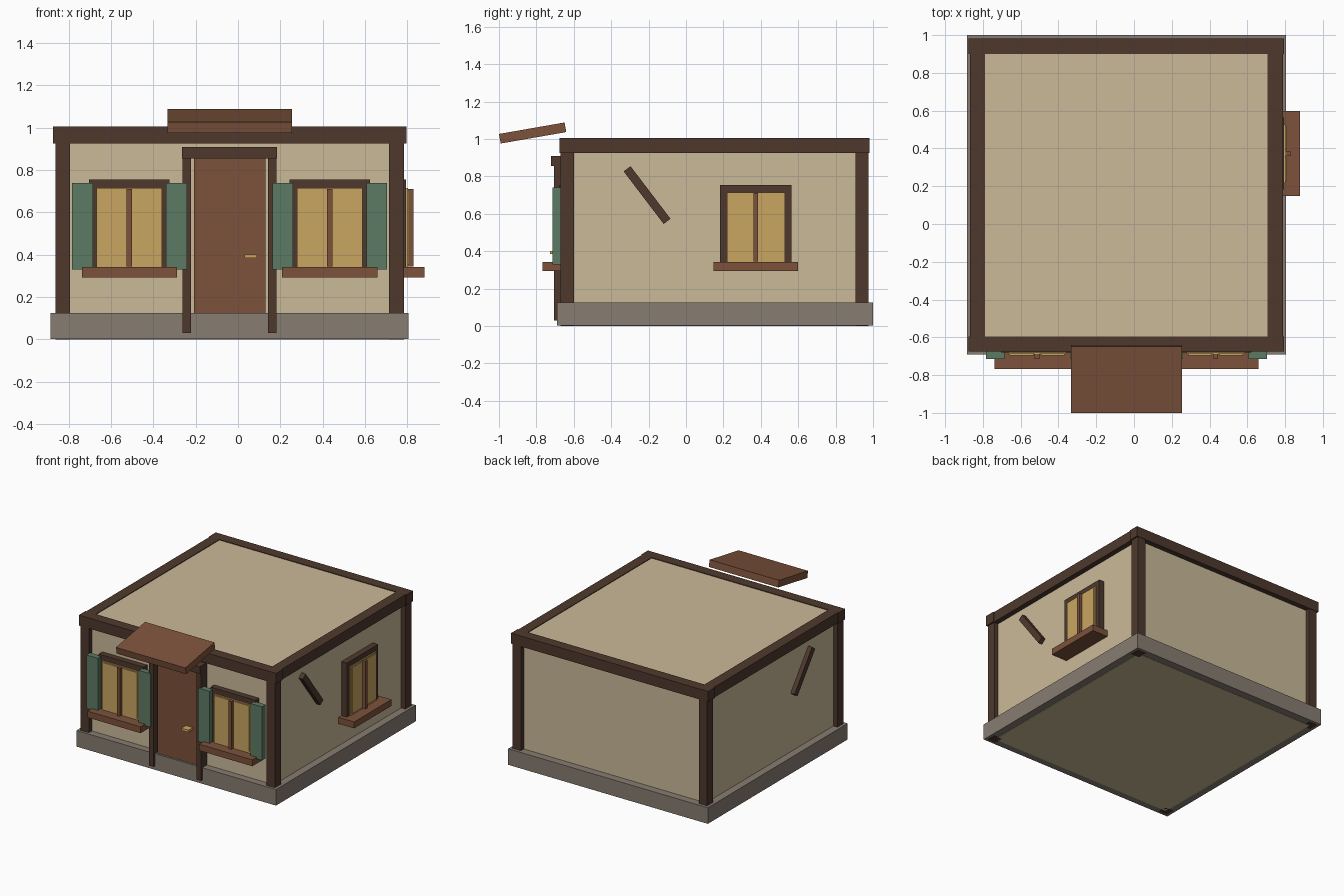
import bpy
import math

if "Cube" in bpy.data.objects:
    bpy.data.objects.remove(bpy.data.objects["Cube"])


def material(name, r, g, b):
    # sRGB 0-255 to linear diffuse colour
    def lin(c):
        c /= 255
        return c / 12.92 if c <= 0.04045 else ((c + 0.055) / 1.055) ** 2.4
    m = bpy.data.materials.new(name)
    m.diffuse_color = (lin(r), lin(g), lin(b), 1)
    m.use_nodes = True
    m.node_tree.nodes["Principled BSDF"].inputs["Base Color"].default_value = m.diffuse_color
    return m


PLASTER = material("plaster", 202, 186, 152)
TIMBER = material("dark_timber", 78, 57, 45)
WOOD = material("brown_wood", 124, 82, 59)
STONE = material("stone", 135, 125, 113)
GREEN = material("shutter_green", 92, 122, 100)
GLASS = material("amber_glass", 202, 165, 97)
BRASS = material("brass", 208, 168, 92)


def box(name, x, y, z, mat, tilt=0):
    """Box from (min, max) ranges, optionally tilted about the x axis."""
    bpy.ops.mesh.primitive_cube_add(size=1, location=[(a + b) / 2 for a, b in (x, y, z)])
    ob = bpy.context.object
    ob.name = name
    size = [b - a for a, b in (x, y, z)]
    for v in ob.data.vertices:
        v.co = [c * s for c, s in zip(v.co, size)]
    ob.rotation_euler.x = tilt
    ob.data.materials.append(mat)
    return ob


# Wall centre lines: the house is set off the origin by the sill and canopy
CX, CY, H = -0.04, 0.153, 0.788
X0, X1, Y0, Y1 = CX - H, CX + H, CY - H, CY + H

# Plinth and wall block
box("plinth", (-0.885, 0.805), (-0.69, 1.0), (0.002, 0.125), STONE)
box("walls", (X0, X1), (Y0, Y1), (0, 1.0), PLASTER)

# Corner posts
for i, x in enumerate((X0, X1)):
    for j, y in enumerate((Y0, Y1)):
        box(f"corner_post_{i}{j}", (x - 0.035, x + 0.035), (y - 0.036, y + 0.036),
            (0, 0.93), TIMBER)

# Top beams
for i, y in enumerate((Y0, Y1)):
    box(f"cross_beam_{i}", (X0 - 0.047, X1 + 0.047), (y - 0.04, y + 0.04),
        (0.925, 1.005), TIMBER)
for i, x in enumerate((X0, X1)):
    box(f"side_beam_{i}", (x - 0.04, x + 0.04), (Y0 + 0.04, Y1 - 0.04),
        (0.925, 1.005), TIMBER)

# Slanted braces on both side walls
for i, (a, b) in enumerate(((X1 - 0.02, X1 + 0.033), (X0 - 0.033, X0 + 0.02))):
    box(f"wall_brace_{i}", (a, b), (-0.208 - 0.1765, -0.208 + 0.1765), (0.677, 0.723),
        TIMBER, -math.atan2(52.5, 40))


def window(name, centre, side, shutters):
    """Window on the front wall, or on the right wall when side is True."""
    def part(label, u, d, z, mat):
        u = (centre + u[0], centre + u[1])
        if side:
            box(f"{name}_{label}", (X1 + d[0], X1 + d[1]), u, z, mat)
        else:
            box(f"{name}_{label}", u, (Y0 - d[1], Y0 - d[0]), z, mat)

    part("lintel", (-0.19, 0.19), (-0.01, 0.045), (0.713, 0.755), TIMBER)
    part("sill", (-0.225, 0.225), (-0.01, 0.132), (0.293, 0.342), WOOD)
    part("glass", (-0.155, 0.155), (-0.01, 0.054), (0.342, 0.715), GLASS)
    part("muntin", (-0.013, 0.013), (-0.01, 0.08), (0.345, 0.712), WOOD)
    for s, tag in ((-1, "left"), (1, "right")):
        part(tag + "_jamb", sorted((s * 0.153, s * 0.19)), (-0.01, 0.045),
             (0.342, 0.713), TIMBER)
        part(tag + "_pane", sorted((s * 0.02, s * 0.145)), (0.05, 0.06),
             (0.355, 0.707), GLASS)
        if shutters:
            part(tag + "_shutter", sorted((s * 0.173, s * 0.271)), (0.035, 0.08),
                 (0.33, 0.74), GREEN)


window("front_left_window", -0.513, False, True)
window("front_right_window", 0.433, False, True)
window("side_window", 0.373, True, False)

# Door with handle
box("door", (-0.208, 0.13), (-0.675, Y0 + 0.01), (0.06, 0.858), WOOD)
box("door_handle", (0.03, 0.09), (-0.728, -0.67), (0.384, 0.402), BRASS)

# Door frame
for s, tag in ((-1, "left"), (1, "right")):
    u = CX + s * 0.201
    box(f"{tag}_door_post", (u - 0.02, u + 0.02), (-0.706, Y0 + 0.01), (0.03, 0.86), TIMBER)
box("door_lintel", (CX - 0.224, CX + 0.224), (-0.722, Y0 + 0.01), (0.855, 0.91), TIMBER)

# Sloping canopy over the door
box("door_canopy", (-0.333, 0.255), (-0.82 - 0.178, -0.82 + 0.178), (1.006, 1.058),
    WOOD, math.radians(9.9))
